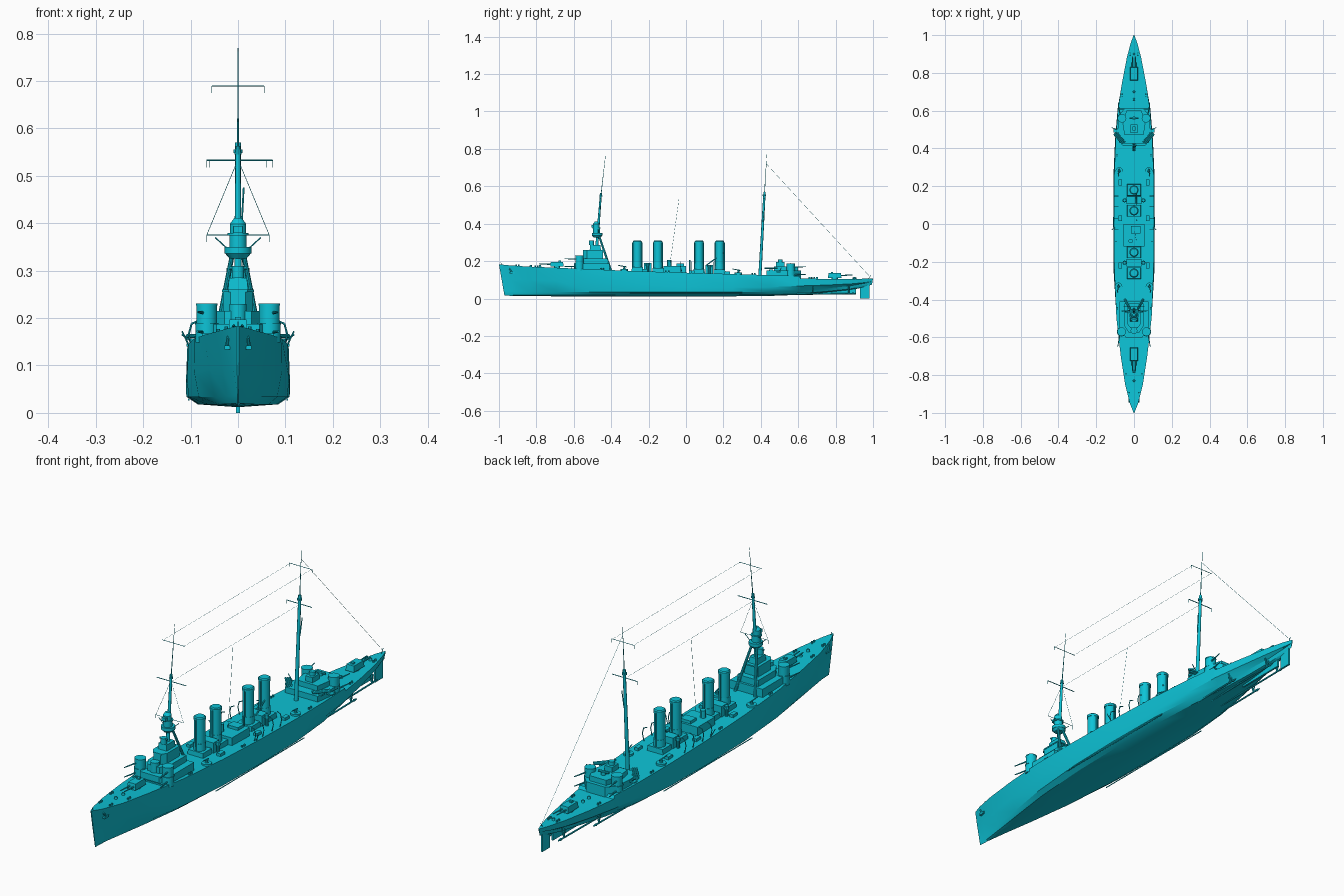
import bpy, bmesh, math
from mathutils import Vector, Matrix

paint = bpy.data.materials.new("teal_paint")
paint.diffuse_color = (.004, .55, .68, 1)


def finish(name, bm):
    bmesh.ops.recalc_face_normals(bm, faces=bm.faces)
    me = bpy.data.meshes.new(name)
    bm.to_mesh(me)
    bm.free()
    me.materials.append(paint)
    me.shade_smooth()
    me.set_sharp_from_angle(angle=math.radians(30))
    ob = bpy.data.objects.new(name, me)
    bpy.context.collection.objects.link(ob)
    return ob


def prism(name, pts, z0, z1, top=1.0):
    """Extrude a plan outline from z0 to z1, optionally tapering the top."""
    bm = bmesh.new()
    c = sum((Vector(p) for p in pts), Vector((0, 0))) / len(pts)
    lo = [bm.verts.new((x, y, z0)) for x, y in pts]
    hi = [bm.verts.new((*(c + (Vector(p) - c) * top), z1)) for p in pts]
    bm.faces.new(lo)
    bm.faces.new(hi)
    n = len(pts)
    for i in range(n):
        bm.faces.new((lo[i], lo[(i + 1) % n], hi[(i + 1) % n], hi[i]))
    return finish(name, bm)


def box(name, x, y, z0, w, l, h, top=1.0):
    pts = [(x + a * w / 2, y + b * l / 2) for a, b in ((-1, -1), (1, -1), (1, 1), (-1, 1))]
    return prism(name, pts, z0, z0 + h, top)


def rod(name, p, q, r, r2=None, n=8):
    p, q = Vector(p), Vector(q)
    bm = bmesh.new()
    m = Matrix.Translation((p + q) / 2) @ (q - p).to_track_quat('Z', 'Y').to_matrix().to_4x4()
    bmesh.ops.create_cone(bm, cap_ends=True, segments=n, radius1=r,
                          radius2=r if r2 is None else r2, depth=(q - p).length, matrix=m)
    return finish(name, bm)


def drum(name, x, y, z0, r, h, r2=None, n=20):
    return rod(name, (x, y, z0), (x, y, z0 + h), r, r2, n)


def chain(name, pts, r, n=6):
    for a, b in zip(pts, pts[1:]):
        rod(name, a, b, r, n=n)


# Hull stations: y, deck half width, deck z, side half width, bilge half width, keel z
ST = [(-1.0, .002, .183, .002, .001, .016), (-.95, .022, .178, .013, .007, .014),
      (-.85, .047, .171, .035, .024, .013), (-.7, .070, .165, .062, .050, .012),
      (-.5, .093, .156, .092, .083, .012), (-.25, .104, .146, .108, .104, .012),
      (0, .107, .138, .110, .109, .012), (.25, .105, .131, .109, .106, .012),
      (.45, .097, .125, .100, .090, .014), (.605, .085, .121, .087, .066, .020),
      (.612, .084, .107, .0863, .065, .0204), (.75, .063, .105, .063, .040, .032),
      (.88, .038, .105, .037, .019, .046), (.96, .017, .106, .016, .008, .060),
      (1.0, .002, .106, .002, .001, .075)]


def deck(y):
    for a, b in zip(ST, ST[1:]):
        if y <= b[0]:
            return a[2] + (b[2] - a[2]) * (y - a[0]) / (b[0] - a[0])
    return .106


def build_hull():
    bm = bmesh.new()
    rings = []
    for y, wd, zd, wm, wc, zk in ST:
        rake = max(0, (-y - .6) / .4) * .032 - max(0, (y - .9) / .1) * .02
        zm = zk + .55 * min(zd - zk, .086 + max(0, -y) * .09)
        half = [(wd, zd), (wm, zm), (wc, zk + .022), (wc * .78, zk + .006)]
        sec = half + [(0, zk)] + [(-x, z) for x, z in reversed(half)]
        rings.append([bm.verts.new((x, y + rake * (1 - z / zd), z)) for x, z in sec])
    n = len(rings[0])
    for a, b in zip(rings, rings[1:]):
        for i in range(n):
            bm.faces.new((a[i], a[(i + 1) % n], b[(i + 1) % n], b[i]))
    bm.faces.new(rings[0])
    bm.faces.new(rings[-1])
    finish("hull", bm)


build_hull()

# Rudder, shafts and brackets
box("rudder", 0, .955, 0, .008, .052, .075)
box("skeg", 0, .80, .022, .008, .22, .035)
for s in (-1, 1):
    for x, y0, y1 in ((.062, .36, .70), (.028, .52, .89)):
        rod("propeller_shaft", (s * x, y0, .022), (s * x, y1, .026), .0035)
        rod("propeller_hub", (s * x, y1, .026), (s * x, y1 + .018, .026), .006, .002)
        for dx in (-.012, .006):
            rod("shaft_bracket", (s * x, y1 - .02, .026), (s * (x + dx), y1 - .02, .065), .003)
    rod("bilge_keel", (s * .104, -.3, .028), (s * .104, .3, .028), .002)

# Twin gun turrets fore and aft
for y, d in ((-.69, -1), (.795, 1)):
    z = deck(y)
    drum("turret_base", 0, y, z - .005, .017, .012)
    box("gun_turret", 0, y, z + .006, .040, .072, .026, top=.9)
    for s in (-1, 1):
        rod("turret_gun", (s * .009, y + d * .03, z + .018), (s * .009, y + d * .095, z + .021), .0035, .0022)
    box("turret_hood", 0, y - d * .015, z + .032, .012, .012, .006)

# Forward superstructure, stepped up to the bridge
prism("forward_deckhouse", [(-.045, -.60), (.045, -.60), (.078, -.55), (.078, -.41), (-.078, -.41), (-.078, -.55)], .14, .188)
prism("conning_deck", [(-.028, -.575), (.028, -.575), (.05, -.54), (.05, -.42), (-.05, -.42), (-.05, -.54)], .188, .215)
prism("bridge", [(-.016, -.55), (.016, -.55), (.032, -.53), (.032, -.445), (-.032, -.445), (-.032, -.53)], .215, .255)
prism("bridge_roof", [(-.02, -.55), (.02, -.55), (.034, -.53), (.034, -.44), (-.034, -.44), (-.034, -.53)], .255, .260)
box("chart_house", 0, -.485, .26, .042, .06, .025, top=.9)
drum("conning_tower", 0, -.565, .188, .018, .042)
drum("rangefinder_post", 0, -.505, .285, .013, .025)
rod("bridge_rangefinder", (-.018, -.505, .305), (.018, -.505, .305), .004)
box("breakwater", 0, -.612, .155, .15, .005, .012)

# After superstructure
prism("after_deckhouse", [(-.078, .43), (.078, .43), (.085, .50), (.078, .58), (.045, .615), (-.045, .615), (-.078, .58), (-.085, .50)], .10, .150)
prism("after_platform", [(-.05, .47), (.05, .47), (.06, .53), (.04, .60), (-.04, .60), (-.06, .53)], .150, .172)
box("after_control", 0, .505, .172, .035, .045, .022)
drum("after_director", 0, .505, .194, .012, .016)
rod("after_rangefinder", (-.024, .56, .184), (.024, .56, .184), .005)
drum("rangefinder_base", 0, .56, .172, .010, .012)

# Stacked casemates with their guns, at both superstructures
for y, x, z0, d in ((-.57, .066, .148, -1), (.56, .064, .105, 1)):
    for s in (-1, 1):
        for k in range(2):
            z = z0 + k * .041
            drum("casemate", s * x, y, z, .024 - .002 * k, .038)
            drum("casemate_roof", s * x, y, z + .038, .025 - .002 * k, .004)
            rod("casemate_gun", (s * (x + .008), y + d * .012, z + .022), (s * (x + .020), y + d * .08, z + .024), .0035, .002)

# Four funnels with caps, pipes and boiler casings
for y in (-.26, -.15, .07, .18):
    z = deck(y) - .003
    box("funnel_casing", 0, y, z, .075, .062, .024, top=.95)
    drum("funnel", 0, y, z + .024, .0225, .306 - z - .024, n=24)
    drum("funnel_skirt", 0, y, z + .024, .0245, .030, .0235, 24)
    drum("funnel_cap", 0, y, .296, .0245, .010, n=24)
    drum("funnel_mouth", 0, y, .306, .0225, .004, .019, 24)
    for d in (-1, 1):
        rod("steam_pipe", (0, y + d * .025, z + .02), (0, y + d * .025, .30), .0025)
for y in (-.205, .125):
    box("boiler_uptake_house", 0, y, deck(y) - .003, .08, .04, .048)
    for s in (-1, 1):
        drum("ventilator", s * .05, y, deck(y) - .002, .007, .035, n=10)
        drum("ventilator_hood", s * .05, y, deck(y) + .033, .011, .012, .008, 10)

# Midships house, boat crane and boats
box("midships_house", 0, -.06, .135, .11, .12, .040)
box("midships_workshop", .01, -.03, .175, .05, .04, .012)
drum("searchlight_tower", -.018, -.09, .175, .012, .032, n=12)
rod("crane_boom", (.012, .105, .175), (.012, .20, .245), .003)
rod("midships_post", (.014, .02, .14), (.014, .02, .205), .004)
for s in (-1, 1):
    for y in (0, .12):
        for e in (-.028, .028):
            chain("boat_davit", [(s * .096, y + e, .13), (s * .104, y + e, .165), (s * .098, y + e, .188), (s * .082, y + e, .195)], .002)
    # Deck guns in tubs
    for y, x in ((.28, .078), (-.33, .082)):
        z = deck(y) - .002
        drum("gun_tub", s * x, y, z, .020, .010)
        drum("gun_pedestal", s * x, y, z + .01, .007, .012, .004, 10)
        rod("deck_gun", (s * x, y + .012, z + .022), (s * (x + .006), y - .032, z + .030), .003, .002)
    # Torpedo tubes set at an angle
    box("torpedo_base", s * .078, .455, .148, .02, .02, .008)
    for k in (-1, 0, 1):
        c = Vector((s * .078, .455, .162)) + Vector((s * .75, -.66, 0)) * k * .008
        u = Vector((s * .66, .75, 0)) * .036
        rod("torpedo_tube", c - u, c + u, .004)
    # Side platforms and booms
    box("side_wing", s * .092, .495, .140, .034, .022, .006)
    rod("boat_boom", (s * .10, -.02, .135), (s * .118, -.03, .172), .0018)
    rod("after_boom", (s * .09, .50, .145), (s * .118, .51, .165), .0018)
    # Anchors, bollards and lockers
    rod("anchor_shank", (s * .020, -.945, .160), (s * .024, -.93, .138), .004)
    box("anchor_fluke", s * .022, -.93, .134, .012, .028, .008)
    for y, x in ((-.9, .025), (-.8, .042), (-.45, .088), (-.1, .095), (.36, .09), (.68, .062), (.9, .02)):
        for e in (-.007, .007):
            drum("bollard", s * x, y + e, deck(y) - .002, .004, .010, n=8)
    for y in (-.22, .03, .22):
        box("deck_locker", s * .072, y, deck(y) - .002, .018, .03, .014)
for y in (-.83, -.78, .66, .70, .9):
    drum("capstan", 0, y, deck(y) - .002, .007, .012, .005, 12)

# Fore tripod mast with control tops
rod("fore_mast", (0, -.485, .18), (0, -.455, .56), .009, .005, 12)
rod("fore_topmast", (0, -.456, .54), (0, -.43, .77), .002, .0007)
for s in (-1, 1):
    rod("tripod_leg", (s * .048, -.40, .145), (s * .010, -.468, .345), .0065, .005, 10)
    rod("signal_stay", (s * .066, -.465, .375), (s * .004, -.456, .525), .0006, n=4)
    rod("top_strut", (s * .048, -.47, .37), (s * .01, -.47, .335), .0014)
drum("lower_top", 0, -.475, .326, .018, .010, .027)
drum("lower_top_rail", 0, -.475, .336, .028, .014)
drum("control_room", 0, -.478, .350, .018, .024)
drum("control_platform", 0, -.478, .374, .022, .005)
drum("upper_director", 0, -.48, .379, .017, .020)
drum("director_roof", 0, -.48, .399, .017, .012, .008)
box("director_window", 0, -.50, .38, .02, .012, .014)

# Main mast with platform
rod("main_mast", (0, .395, .12), (0, .42, .57), .0085, .006, 12)
rod("main_topmast", (0, .419, .55), (0, .432, .77), .002, .0007)
rod("mast_ladder", (.008, .41, .40), (.012, .419, .475), .002)
drum("mast_platform", 0, .419, .548, .010, .008, n=10)
drum("fore_lamp_platform", 0, -.455, .545, .008, .018, .005, 10)

# Yards
for y, z, a, b, r in ((-.457, .533, -.066, .073, .0018), (-.438, .69, -.055, .055, .0012), (-.465, .375, -.066, .066, .001),
                      (.417, .533, -.06, .06, .0018), (.427, .69, -.055, .055, .0012)):
    rod("yard", (a, y, z), (b, y, z), r, n=6)
    for x in (a, b):
        rod("yard_pendant", (x, y, z), (x, y, z - .015), .0006, n=4)

# Aerial wires
for s in (-1, 1):
    rod("aerial_wire", (s * .05, -.438, .69), (s * .05, .427, .69), .0005, n=4)
rod("lower_aerial", (0, -.457, .53), (0, .417, .53), .0005, n=4)
rod("aerial_lead", (.012, -.085, .19), (.003, -.038, .53), .0006, n=4)
rod("stern_aerial", (0, .43, .72), (0, .985, .115), .0006, n=4)

# Staffs at both ends
rod("bow_staff", (0, -.985, .18), (0, -.99, .192), .0012, n=6)
rod("stern_staff", (0, .975, .105), (0, .988, .125), .0012, n=6)
